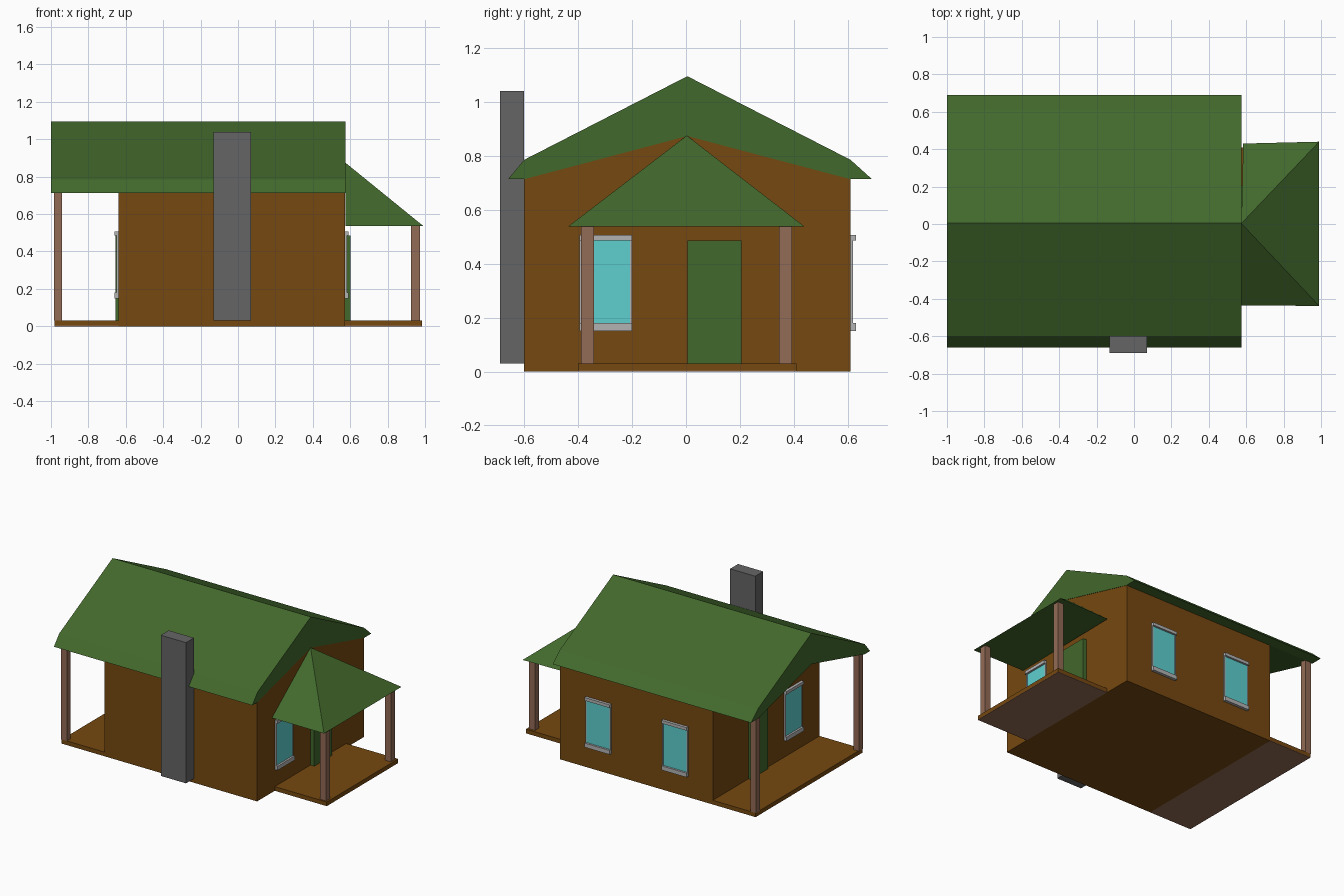
import bpy

if "Cube" in bpy.data.objects:
    bpy.data.objects.remove(bpy.data.objects["Cube"])


def material(name, rgb):
    m = bpy.data.materials.new(name)
    m.diffuse_color = (*rgb, 1)
    m.use_nodes = True
    m.node_tree.nodes["Principled BSDF"].inputs["Base Color"].default_value = m.diffuse_color
    return m


WOOD = material("wood", (0.18, 0.065, 0.005))
GREEN = material("green", (0.055, 0.14, 0.025))
POST = material("post_wood", (0.29, 0.145, 0.09))
GLASS = material("glass", (0.11, 0.63, 0.62))
STONE = material("stone", (0.13, 0.13, 0.13))
TRIM = material("trim", (0.45, 0.45, 0.45))


def mesh(name, verts, faces, mat):
    me = bpy.data.meshes.new(name)
    me.from_pydata(verts, [], faces)
    me.materials.append(mat)
    ob = bpy.data.objects.new(name, me)
    bpy.context.collection.objects.link(ob)
    return ob


def prism(name, profile, x0, x1, mat):
    """Extrude a counter-clockwise (y, z) profile along x."""
    n = len(profile)
    verts = [(x, y, z) for x in (x0, x1) for y, z in profile]
    faces = [tuple(reversed(range(n))), tuple(range(n, 2 * n))]
    faces += [(i, (i + 1) % n, n + (i + 1) % n, n + i) for i in range(n)]
    return mesh(name, verts, faces, mat)


def box(name, x, y, z, mat):
    x0, x1 = sorted(x)
    y0, y1 = sorted(y)
    z0, z1 = z
    return prism(name, [(y0, z0), (y1, z0), (y1, z1), (y0, z1)], x0, x1, mat)


def window(name, wall, out, a, b, along_x):
    """Pane with side jambs, sill and lintel; out is the outward sign."""
    def part(label, u, z, depth, mat):
        d = (wall, wall + out * depth)
        x, y = (u, d) if along_x else (d, u)
        box(f"{name}_{label}", x, y, z, mat)
    part("pane", (a + 0.008, b - 0.008), (0.18, 0.485), 0.006, GLASS)
    part("jamb_a", (a, a + 0.008), (0.18, 0.485), 0.01, TRIM)
    part("jamb_b", (b - 0.008, b), (0.18, 0.485), 0.01, TRIM)
    part("sill", (a, b), (0.15, 0.18), 0.02, TRIM)
    part("lintel", (a, b), (0.485, 0.507), 0.02, TRIM)


# House body with shallow gable
XL, XR = -0.64, 0.572
prism("walls", [(-0.6, 0), (0.61, 0), (0.61, 0.715), (0.005, 0.873), (-0.6, 0.715)],
      XL, XR, WOOD)

# Main roof with flared eaves, overhanging the left porch
prism("main_roof", [(-0.6, 0.713), (0.005, 0.873), (0.61, 0.713), (0.69, 0.713),
                    (0.61, 0.785), (0.005, 1.095), (-0.6, 0.785), (-0.66, 0.713)],
      -1.0, 0.575, GREEN)

# Chimney
box("chimney", (-0.13, 0.07), (-0.69, -0.6), (0.03, 1.04), STONE)

# Porch decks with darker undersides
for side, x, y in (("left", (-0.98, XL), (-0.6, 0.61)),
                   ("right", (XR, 0.985), (-0.4, 0.41))):
    box(f"{side}_deck", x, y, (0.003, 0.03), WOOD)
    box(f"{side}_deck_base", x, y, (0, 0.003), POST)

# Porch posts
for i, y in enumerate((-0.6, 0.565)):
    box(f"left_post_{i}", (-0.985, -0.94), (y, y + 0.045), (0.03, 0.73), POST)
for i, y in enumerate((-0.39, 0.345)):
    box(f"right_post_{i}", (0.925, 0.972), (y, y + 0.048), (0.03, 0.54), POST)

# Hipped roof over the right porch
mesh("porch_roof",
     [(0.574, -0.435, 0.537), (0.99, -0.438, 0.537), (0.99, 0.44, 0.537),
      (0.584, 0.43, 0.537), (0.574, 0.003, 0.875)],
     [(3, 2, 1, 0), (0, 1, 4), (1, 2, 4), (2, 3, 4), (3, 0, 4)], GREEN)

# Door and window on both gable walls
for side, wall, out, depth in (("left", XL, -1, 0.016), ("right", XR, 1, 0.03)):
    box(f"{side}_door", (wall, wall + out * depth), (0.005, 0.205), (0.03, 0.485), GREEN)
    window(f"{side}_window", wall, out, -0.395, -0.2, False)

# Two windows on the back wall
for i, x in enumerate((-0.445, 0.165)):
    window(f"back_window_{i}", 0.61, 1, x, x + 0.2, True)
